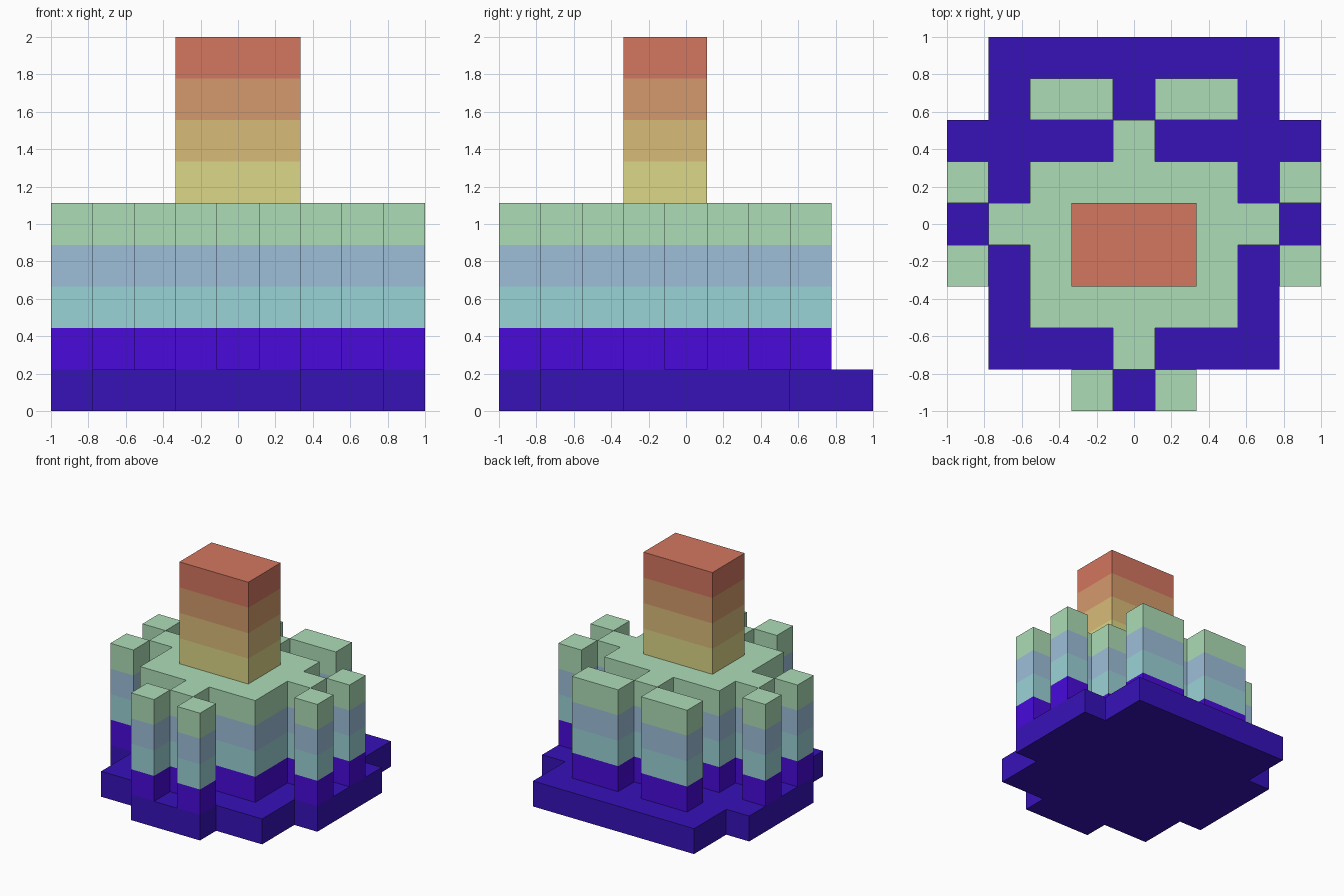
import bpy

if "Cube" in bpy.data.objects:
    bpy.data.objects.remove(bpy.data.objects["Cube"])

CELL = 2 / 9  # the model sits on a 9 x 9 x 9 block grid

# One colour per block layer, bottom to top (display values)
LAYER_COLOURS = [(55, 18, 185), (72, 10, 218), (154, 211, 215),
                 (157, 190, 217), (173, 220, 183), (220, 215, 135),
                 (217, 187, 122), (212, 154, 108), (211, 118, 96)]


def linear(v):
    v /= 255
    return v / 12.92 if v <= 0.04045 else ((v + 0.055) / 1.055) ** 2.4


MATS = []
for n, rgb in enumerate(LAYER_COLOURS):
    mat = bpy.data.materials.new(f"layer_{n + 1}")
    mat.diffuse_color = (*[linear(v) for v in rgb], 1)
    mat.use_nodes = True
    mat.node_tree.nodes["Principled BSDF"].inputs["Base Color"].default_value = mat.diffuse_color
    MATS.append(mat)


def prism(name, outline, bottom, top):
    """Extrude a counter-clockwise grid outline, with one colour band per layer."""
    count, layers = len(outline), top - bottom
    verts = [(x * CELL - 1, y * CELL - 1, z * CELL)
             for z in range(bottom, top + 1) for x, y in outline]
    faces = [tuple(reversed(range(count))),
             tuple(range(layers * count, (layers + 1) * count))]
    bands = [0, layers - 1]
    for k in range(layers):
        for a in range(count):
            b = (a + 1) % count
            faces.append((k * count + a, k * count + b,
                          (k + 1) * count + b, (k + 1) * count + a))
            bands.append(k)
    mesh = bpy.data.meshes.new(name)
    mesh.from_pydata(verts, [], faces)
    for mat in MATS[bottom:top]:
        mesh.materials.append(mat)
    for poly, band in zip(mesh.polygons, bands):
        poly.material_index = band
    mesh.update()
    bpy.context.collection.objects.link(bpy.data.objects.new(name, mesh))


def mirrored(right_half):
    return right_half + [(9 - x, y) for x, y in reversed(right_half)]


def rect(x0, y0, x1, y1):
    return [(x0, y0), (x1, y0), (x1, y1), (x0, y1)]


# Stepped base plate
prism("base_plate", mirrored([(6, 0), (6, 1), (8, 1), (8, 3), (9, 3),
                              (9, 7), (8, 7), (8, 9)]), 0, 1)

# Main body with a stub on each of its four sides
prism("main_body", mirrored([(5, 1), (5, 2), (7, 2), (7, 4), (8, 4), (8, 5),
                             (7, 5), (7, 6), (5, 6), (5, 7)]), 1, 5)

# Tall central tower
prism("tower", rect(3, 3, 6, 5), 5, 9)

# Free-standing pillars, in left and right pairs
PILLARS = {"front_pillar": (5, 0, 6, 1), "side_front_pillar": (8, 3, 9, 4),
           "side_back_pillar": (8, 5, 9, 6), "back_pillar": (5, 7, 7, 8)}
for name, (x0, y0, x1, y1) in PILLARS.items():
    prism(name + "_right", rect(x0, y0, x1, y1), 1, 5)
    prism(name + "_left", rect(9 - x1, y0, 9 - x0, y1), 1, 5)
